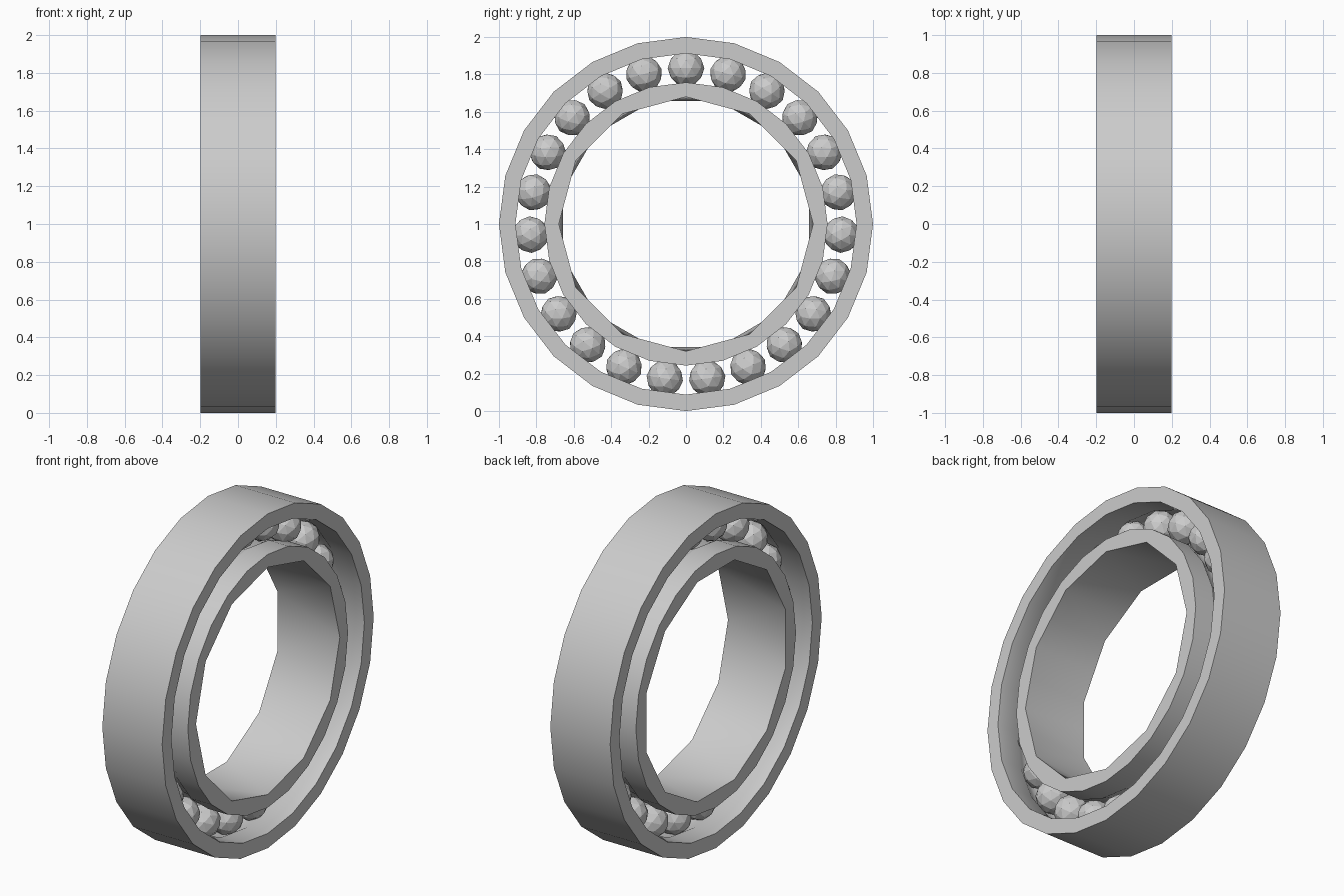
import bpy, bmesh
from math import sin, cos, pi, sqrt, asin
from mathutils import Matrix

if "Cube" in bpy.data.objects:
    bpy.data.objects.remove(bpy.data.objects["Cube"])

SEG = 24            # sides of each ring
BALLS = 23
BALL_R, PITCH_R = 0.098, 0.833
HALF_W = 0.198

steel = bpy.data.materials.new("steel_grey")
steel.diffuse_color = (0.6, 0.6, 0.6, 1)
steel.use_nodes = True
steel.node_tree.nodes["Principled BSDF"].inputs["Base Color"].default_value = steel.diffuse_color


def finish(bm, name, smooth):
    bmesh.ops.recalc_face_normals(bm, faces=bm.faces)
    mesh = bpy.data.meshes.new(name)
    bm.to_mesh(mesh)
    bm.free()
    mesh.materials.append(steel)
    ob = bpy.data.objects.new(name, mesh)
    bpy.context.collection.objects.link(ob)
    if smooth:
        bpy.ops.object.select_all(action='DESELECT')
        ob.select_set(True)
        bpy.context.view_layer.objects.active = ob
        bpy.ops.object.shade_smooth_by_angle(angle=smooth)


def groove(wall_r, side):
    """Raceway arc from +x to -x, cut into a wall of radius wall_r."""
    half = sqrt(0.1 ** 2 - (wall_r - PITCH_R) ** 2)
    a = asin(half / 0.1)
    return [(0.1 * sin(a * t), PITCH_R + side * 0.1 * cos(a * t))
            for t in (1, 0.5, 0, -0.5, -1)]


def ring(name, profile, smooth, coarse=None):
    """Revolve a closed (x, r) profile about x. 'coarse' maps a profile index
    to the parity of its 12-sided corners (other points sit mid-chord)."""
    coarse = coarse or {}
    bm = bmesh.new()
    loops = []
    for k, (x, r) in enumerate(profile):
        loop = []
        for i in range(SEG):
            a = 2 * pi * i / SEG
            rr = r * cos(2 * pi / SEG) if k in coarse and i % 2 != coarse[k] else r
            loop.append(bm.verts.new((x, rr * cos(a), 1 + rr * sin(a))))
        loops.append(loop)
    n = len(profile)
    for k in range(n):
        A, B = loops[k], loops[(k + 1) % n]
        twisted = k in coarse and (k + 1) % n in coarse
        for i in range(SEG):
            j = (i + 1) % SEG
            if not twisted:
                bm.faces.new((A[i], A[j], B[j], B[i]))
            elif i % 2 == coarse[k]:      # diagonal joins the corner points
                bm.faces.new((A[i], A[j], B[j]))
                bm.faces.new((A[i], B[j], B[i]))
            else:
                bm.faces.new((A[i], A[j], B[i]))
                bm.faces.new((A[j], B[j], B[i]))
    finish(bm, name, smooth)


W = HALF_W
# outer race with its raceway on the inside
ring("outer_race", [(W, 1.0), (W, 0.912)] + groove(0.912, 1)
     + [(-W, 0.912), (-W, 1.0)], 0.5)

# inner race with its raceway on the outside and a faceted, twisted bore
ring("inner_race", [(W, 0.68), (W, 0.757)] + groove(0.757, -1)
     + [(-W, 0.757), (-W, 0.68)], 0.5, {0: 0, 8: 1})

# balls
bm = bmesh.new()
for i in range(BALLS):
    m = Matrix.Translation((0, 0, 1)) @ Matrix.Rotation(2 * pi * i / BALLS, 4, 'X')
    m = m @ Matrix.Translation((0, 0, PITCH_R))
    bmesh.ops.create_icosphere(bm, subdivisions=2, radius=BALL_R, matrix=m)
finish(bm, "balls", 0)
